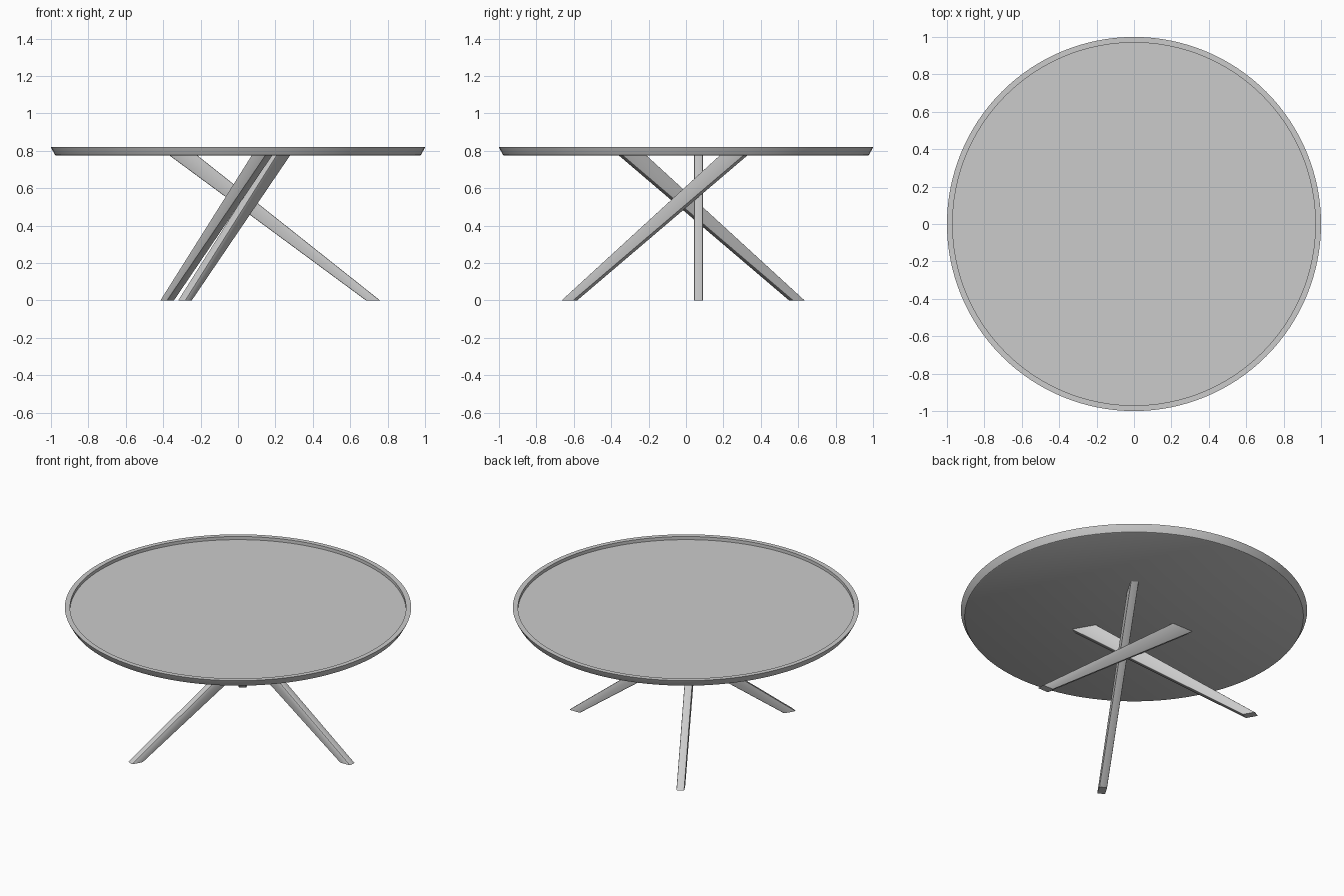
import bpy, bmesh, math
from mathutils import Matrix, Vector

if "Cube" in bpy.data.objects:
    bpy.data.objects.remove(bpy.data.objects["Cube"])


def make_object(name, bm):
    bmesh.ops.recalc_face_normals(bm, faces=bm.faces[:])
    mesh = bpy.data.meshes.new(name)
    bm.to_mesh(mesh)
    bm.free()
    obj = bpy.data.objects.new(name, mesh)
    bpy.context.collection.objects.link(obj)
    bpy.ops.object.select_all(action='DESELECT')
    obj.select_set(True)
    bpy.context.view_layer.objects.active = obj
    bpy.ops.object.shade_smooth_by_angle(angle=math.radians(30))
    return obj


def lathe(name, profile, sides):
    """Spin an (r, z) profile round the z axis and cap both ends."""
    bm = bmesh.new()
    rings = [[bm.verts.new((r * math.cos(2 * math.pi * i / sides),
                            r * math.sin(2 * math.pi * i / sides), z))
              for i in range(sides)] for r, z in profile]
    for a, b in zip(rings, rings[1:]):
        for i in range(sides):
            j = (i + 1) % sides
            bm.faces.new((a[i], a[j], b[j], b[i]))
    bm.faces.new(rings[0])
    bm.faces.new(rings[-1])
    return make_object(name, bm)


def leg(name, angle):
    """Tapered slanting bar, offset sideways so the three legs cross."""
    bm = bmesh.new()
    outline = [(0.665, 0), (0.74, 0), (-0.24, 0.778), (-0.39, 0.778)]
    near, far = [[bm.verts.new((x, y, z)) for x, z in outline]
                 for y in (0.032, 0.078)]
    bm.faces.new(near)
    bm.faces.new(far)
    for i in range(4):
        j = (i + 1) % 4
        bm.faces.new((near[i], near[j], far[j], far[i]))
    # soften the long edges only
    long_edges = [e for e in bm.edges
                  if abs(e.verts[0].co.z - e.verts[1].co.z) > 0.1]
    bmesh.ops.bevel(bm, geom=long_edges, offset=0.005, segments=2,
                    profile=0.5, affect='EDGES')
    place = Matrix.Translation((0.02, 0.012, 0)) @ Matrix.Rotation(angle, 4, 'Z')
    bm.transform(place)
    return make_object(name, bm)


# Round top: flat underside, flared edge, thin rim, recessed surface
lathe("table_top", [(0.972, 0.775), (0.978, 0.778), (0.998, 0.814),
                    (1.0, 0.82), (0.97, 0.82), (0.97, 0.80)], 128)

# Three crossing legs
for n in range(3):
    leg(f"leg_{n + 1}", math.radians(120 * n))
